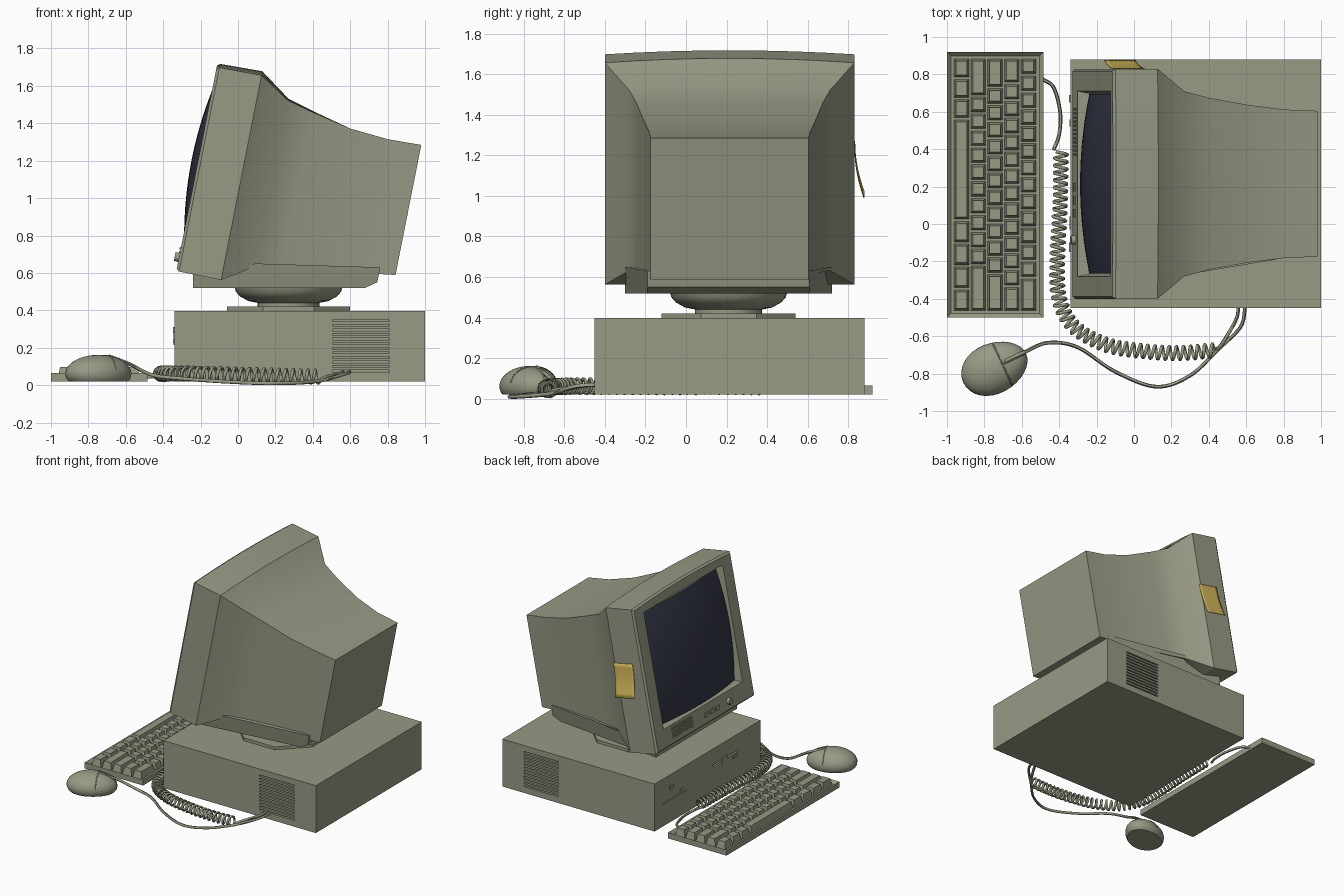
import bpy, bmesh, math
from mathutils import Matrix, Vector

if "Cube" in bpy.data.objects:
    bpy.data.objects.remove(bpy.data.objects["Cube"])


def material(name, rgb):
    m = bpy.data.materials.new(name)
    m.diffuse_color = (*rgb, 1)
    m.use_nodes = True
    m.node_tree.nodes["Principled BSDF"].inputs["Base Color"].default_value = m.diffuse_color
    return m


PUTTY = material("putty", (0.315, 0.325, 0.235))
GLASS = material("screen_navy", (0.033, 0.037, 0.062))
YELLOW = material("note_yellow", (0.62, 0.45, 0.10))

# Monitor frame: x = depth, y = sideways, z = height up the tilted face
TILT = Matrix.Translation((-0.33, 0.215, 0.61)) @ Matrix.Rotation(math.radians(11.2), 4, 'Y')


def finish(name, bm, mat=PUTTY, matrix=None, smooth=None, fix=True):
    if matrix:
        bm.transform(matrix)
    if fix:
        bmesh.ops.recalc_face_normals(bm, faces=bm.faces)
    me = bpy.data.meshes.new(name)
    bm.to_mesh(me)
    bm.free()
    me.materials.append(mat)
    ob = bpy.data.objects.new(name, me)
    bpy.context.collection.objects.link(ob)
    bpy.ops.object.select_all(action='DESELECT')
    ob.select_set(True)
    bpy.context.view_layer.objects.active = ob
    if smooth:
        bpy.ops.object.shade_smooth_by_angle(angle=math.radians(smooth))
    return ob


def add_box(bm, x0, x1, y0, y1, z0, z1, taper=0):
    vs = bmesh.ops.create_cube(bm, size=1)['verts']
    for v in vs:
        t = taper if v.co.z > 0 else 0
        sx, sy = math.copysign(t, v.co.x), math.copysign(t, v.co.y)
        v.co = ((x0 + x1) / 2 + v.co.x * (x1 - x0) - sx,
                (y0 + y1) / 2 + v.co.y * (y1 - y0) - sy,
                (z0 + z1) / 2 + v.co.z * (z1 - z0))


def boxes(name, items, **kw):
    bm = bmesh.new()
    for b in items:
        add_box(bm, *b)
    return finish(name, bm, **kw)


def loft(name, rings, **kw):
    bm = bmesh.new()
    rows = [[bm.verts.new(p) for p in r] for r in rings]
    for a, b in zip(rows, rows[1:]):
        n = len(a)
        for i in range(n):
            bm.faces.new((a[i], a[(i + 1) % n], b[(i + 1) % n], b[i]))
    bm.faces.new(rows[0])
    bm.faces.new(rows[-1][::-1])
    return finish(name, bm, **kw)


def sheet(name, fn, n, **kw):
    bm = bmesh.new()
    g = [[bm.verts.new(fn(2 * i / n - 1, 2 * j / n - 1)) for j in range(n + 1)] for i in range(n + 1)]
    for i in range(n):
        for j in range(n):
            bm.faces.new((g[i][j], g[i][j + 1], g[i + 1][j + 1], g[i + 1][j]))
    return finish(name, bm, fix=False, smooth=40, **kw)


def spline(pts, n):
    # Catmull-Rom samples through the points
    p = [Vector(q) for q in pts]
    p = [2 * p[0] - p[1]] + p + [2 * p[-1] - p[-2]]
    out = []
    for a, b, c, d in zip(p, p[1:], p[2:], p[3:]):
        for k in range(n):
            t = k / n
            out.append(0.5 * (2 * b + (c - a) * t + (2 * a - 5 * b + 4 * c - d) * t ** 2
                              + (3 * b - a - 3 * c + d) * t ** 3))
    return out + [p[-2]]


def tube(name, pts, r):
    cu = bpy.data.curves.new(name, 'CURVE')
    cu.dimensions = '3D'
    cu.bevel_depth, cu.bevel_resolution, cu.use_fill_caps = r, 1, True
    s = cu.splines.new('POLY')
    s.points.add(len(pts) - 1)
    for q, co in zip(s.points, pts):
        q.co = (*co, 1)
    cu.materials.append(PUTTY)
    ob = bpy.data.objects.new(name, cu)
    bpy.context.collection.objects.link(ob)
    bpy.ops.object.select_all(action='DESELECT')
    ob.select_set(True)
    bpy.context.view_layer.objects.active = ob
    bpy.ops.object.convert(target='MESH')
    bpy.ops.object.shade_smooth_by_angle(angle=math.radians(60))


# Computer case with side vents and drive slots cut in
case = boxes("case", [(-0.34, 1.0, -0.45, 0.88, 0.02, 0.397)])
cuts = []
for k in range(12):
    z = 0.07 + k * 0.0245
    for y in (-0.45, 0.88):
        cuts.append((0.505, 0.81, y - 0.025, y + 0.025, z, z + 0.010))
cuts += [(-0.36, -0.32, -0.17, 0.15, 0.255, 0.268), (-0.36, -0.325, 0.48, 0.78, 0.195, 0.201)]
cutter = boxes("slot_cutter", cuts)
cutter.hide_render = True
bpy.context.view_layer.objects.active = case
mod = case.modifiers.new("slots", 'BOOLEAN')
mod.object, mod.operation, mod.solver = cutter, 'DIFFERENCE', 'EXACT'
bpy.ops.object.modifier_apply(modifier="slots")
bpy.data.objects.remove(cutter)
boxes("drive_buttons", [(-0.347, -0.335, -0.15, -0.10, 0.225, 0.243),
                        (-0.345, -0.335, -0.03, 0.04, 0.235, 0.285),
                        (-0.347, -0.335, 0.65, 0.69, 0.28, 0.31),
                        (-0.345, -0.335, 0.52, 0.56, 0.215, 0.235)])


# Monitor shell: recess, rounded bezel, then tapering tube housing
def ring(d, hw, lo, hi, arc=0, n=8):
    top = [(d, hw * (1 - 2 * i / n), hi + arc * (1 - (1 - 2 * i / n) ** 2)) for i in range(n + 1)]
    return [(d, -hw, lo), (d, hw, lo)] + top


shell = [(0.07, 0.48, 0.165, 1.035), (0, 0.495, 0.15, 1.05), (0, 0.603, 0.012, 1.10, 0.02),
         (0.015, 0.615, 0, 1.112, 0.02), (0.244, 0.615, 0, 1.115, 0.022), (0.41, 0.495, 0.104, 1.01, 0.01),
         (0.55, 0.46, 0.125, 0.975, 0.006), (0.765, 0.423, 0.154, 0.928), (0.972, 0.397, 0.182, 0.911),
         (1.154, 0.39, 0.207, 0.916)]
loft("monitor_shell", [ring(*s) for s in shell], matrix=TILT, smooth=30)

# Bulging glass
sheet("screen", lambda u, v: (-0.035 + 0.05 * u * u + 0.045 * v * v, 0.48 * u, 0.60 + 0.435 * v),
      16, mat=GLASS, matrix=TILT)

# Speaker grille, buttons and knob on the lower bezel
boxes("speaker_grille", [(-0.006, 0.01, y, y + 0.012, h, h + 0.014)
                         for y in [0.15 + 0.022 * i for i in range(12)]
                         for h in [0.05 + 0.022 * j for j in range(4)]], matrix=TILT)
boxes("monitor_buttons", [(-0.008, 0.01, y, y + 0.045, 0.06, 0.09) for y in (-0.18, -0.11, -0.04)],
      matrix=TILT)
bm = bmesh.new()
bmesh.ops.create_cone(bm, cap_ends=True, segments=16, radius1=0.027, radius2=0.023, depth=0.03)
finish("knob", bm, matrix=TILT @ Matrix.Translation((-0.008, -0.30, 0.075)) @ Matrix.Rotation(-math.pi / 2, 4, 'Y'),
       smooth=40)

# Sticky note curling off the bezel side
note = sheet("sticky_note", lambda u, v: (0.172 + 0.085 * u, 0.619 + 0.045 * ((1 - v) / 2) ** 2, 0.565 + 0.125 * v),
             8, mat=YELLOW, matrix=TILT)
note.modifiers.new("thickness", 'SOLIDIFY').thickness = 0.004

# Monitor foot, swivel dish and octagonal plate
foot = [(-0.24, 0.62), (-0.24, 0.52), (0.68, 0.52), (0.745, 0.55), (0.76, 0.63), (0.1, 0.65)]
loft("monitor_foot", [[(x, 0.21 + s * (0.51 if x < 0.2 else 0.40), z) for x, z in foot] for s in (-1, 1)])


def disc(r, z, n, a=0):
    return [(0.27 + r * math.cos(a + 2 * math.pi * i / n), 0.21 + r * math.sin(a + 2 * math.pi * i / n), z)
            for i in range(n)]


dish = [(0.165, 0.40), (0.165, 0.44), (0.215, 0.45), (0.26, 0.475), (0.282, 0.50), (0.29, 0.53)]
loft("swivel_dish", [disc(r, z, 32) for r, z in dish], smooth=35)
loft("swivel_plate", [disc(0.357, z, 8, math.pi / 8) for z in (0.39, 0.42)])

# Keyboard tray with sunken key bed
bm = bmesh.new()
add_box(bm, -1.0, -0.485, -0.50, 0.92, 0.02, 0.066)
bm.faces.ensure_lookup_table()
top = max(bm.faces, key=lambda f: f.calc_center_median().z)
bmesh.ops.inset_region(bm, faces=[top], thickness=0.03)
bmesh.ops.translate(bm, verts=top.verts[:], vec=(0, 0, -0.022))
finish("keyboard_tray", bm)

# Keys, row widths in key units from the space-bar row outward
rows = [[1.2] * 3 + [6] + [1.35] * 4, [2.25] + [1] * 10 + [2.75], [1.75] + [1] * 11 + [2.25],
        [1.5] + [1] * 12 + [1.5], [1] * 13 + [2]]
bm = bmesh.new()
for r, widths in enumerate(rows):
    x, y = -0.963 + r * 0.0895, 0.888
    for w in widths:
        step = w * 1.356 / 15
        add_box(bm, x, x + 0.081, y - step + 0.005, y - 0.005, 0.04, 0.098, 0.012)
        y -= step
finish("keys", bm)

# Mouse: egg flattened underneath, with button seams
MOUSE = Matrix.Translation((-0.745, -0.77, 0.062)) @ Matrix.Rotation(math.radians(25), 4, 'Z')
bm = bmesh.new()
bmesh.ops.create_uvsphere(bm, u_segments=32, v_segments=20, radius=1)
for v in bm.verts:
    v.co = (v.co.x * 0.185, v.co.y * 0.135 * (1 - 0.08 * v.co.x), max(v.co.z * 0.10, -0.042))
finish("mouse", bm, matrix=MOUSE, smooth=40)


def on_mouse(a, b):
    return MOUSE @ Vector((a * 0.185, b * 0.135 * (1 - 0.08 * a), 0.1 * math.sqrt(max(0, 1 - a * a - b * b))))


tube("mouse_button_seam", [on_mouse(0.25, -0.95 + 0.1 * i) for i in range(20)], 0.004)
tube("mouse_centre_seam", [on_mouse(0.25 + 0.07 * i, 0) for i in range(11)], 0.004)

# Mouse cord
tube("mouse_cord", spline([(-0.69, -0.735, 0.155), (-0.585, -0.685, 0.115), (-0.46, -0.635, 0.055),
                           (-0.3, -0.66, 0.035), (-0.1, -0.79, 0.02), (0.12, -0.87, 0.01), (0.30, -0.81, 0.011),
                           (0.45, -0.67, 0.025), (0.57, -0.55, 0.06), (0.595, -0.44, 0.07)], 8), 0.010)

# Keyboard cord: straight lead, coiled run, straight lead into the case
tube("keyboard_lead", spline([(-0.49, 0.775, 0.045), (-0.43, 0.73, 0.045), (-0.395, 0.60, 0.045),
                              (-0.40, 0.48, 0.05), (-0.43, 0.395, 0.06)], 8), 0.010)
path = spline([(-0.39, 0.39, 0.06), (-0.395, 0.1, 0.06), (-0.41, -0.2, 0.06), (-0.40, -0.40, 0.062),
               (-0.32, -0.55, 0.062), (-0.15, -0.645, 0.06), (0.05, -0.68, 0.055), (0.25, -0.69, 0.05),
               (0.43, -0.675, 0.045)], 60)
coil, run = [], 0.0
for a, b in zip(path, path[1:]):
    run += (b - a).length
    t = (b - a).normalized()
    side = t.cross(Vector((0, 0, 1))).normalized()
    ang = run / 0.039 * 2 * math.pi
    coil.append(b + 0.035 * (math.cos(ang) * side + math.sin(ang) * side.cross(t)))
tube("keyboard_coil", coil, 0.009)
tube("coil_tail", spline([coil[-1], (0.46, -0.655, 0.04), (0.52, -0.56, 0.055), (0.55, -0.50, 0.065),
                          (0.56, -0.44, 0.07)], 8), 0.010)
